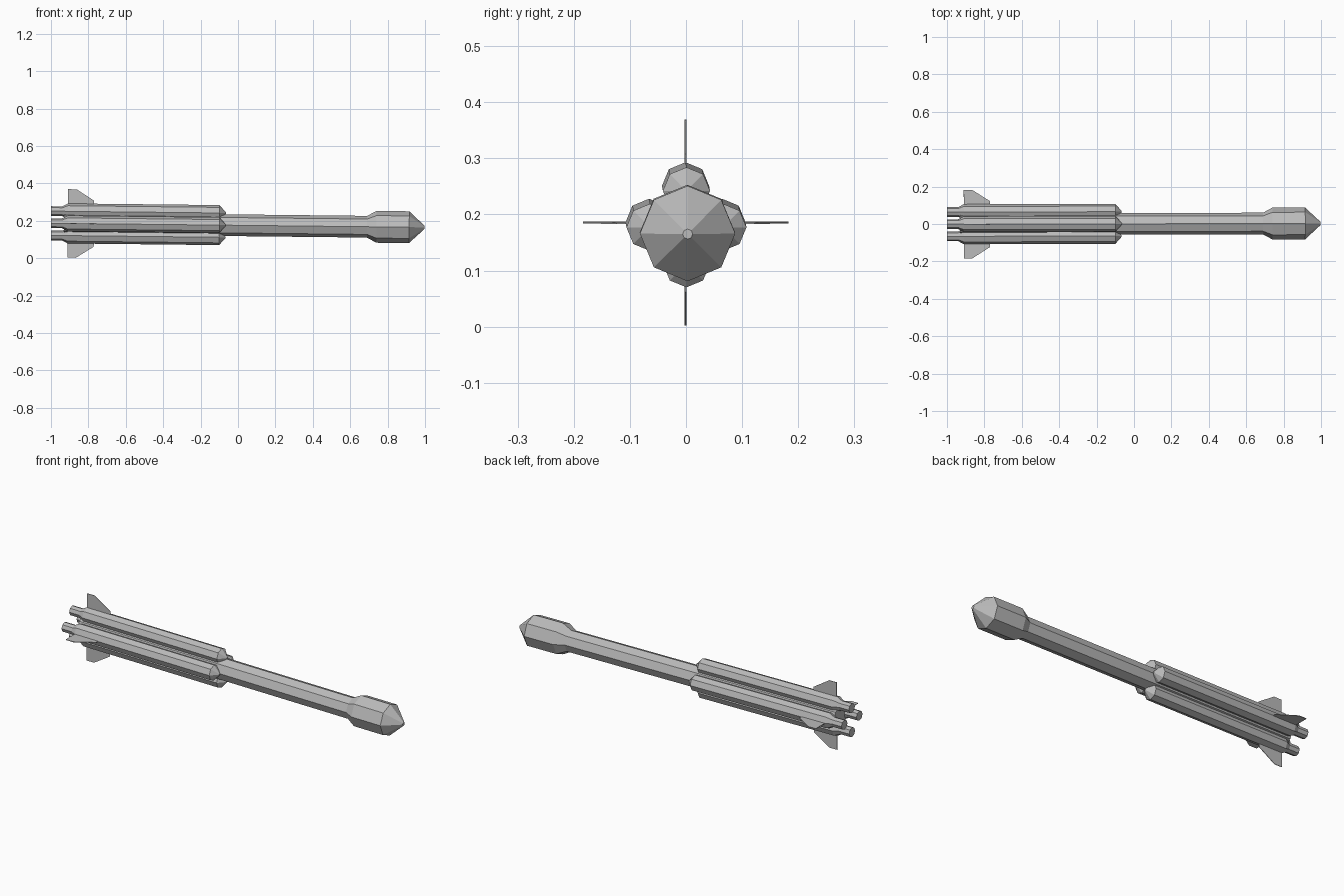
import bpy, bmesh, math
from mathutils import Matrix, Vector

old = bpy.data.objects.get("Cube")
if old:
    bpy.data.objects.remove(old, do_unlink=True)

grey = bpy.data.materials.new("light grey")
grey.use_nodes = True
colour = (0.5, 0.5, 0.5, 1)
grey.diffuse_color = colour
grey.node_tree.nodes["Principled BSDF"].inputs["Base Color"].default_value = colour

SIDES = 8
# The whole rocket droops very slightly towards its nose
POSE = (Matrix.Translation((0, 0.001, 0.176))
        @ Matrix.Rotation(0.011, 4, 'Y') @ Matrix.Rotation(0.002, 4, 'Z'))


def finish(name, bm, matrix):
    bmesh.ops.recalc_face_normals(bm, faces=bm.faces)
    bm.transform(matrix)
    mesh = bpy.data.meshes.new(name)
    bm.to_mesh(mesh)
    bm.free()
    mesh.materials.append(grey)
    bpy.context.collection.objects.link(bpy.data.objects.new(name, mesh))


def turned(name, profile, matrix):
    """Faceted body around the x axis from (x, radius) pairs."""
    bm = bmesh.new()
    rings = []
    for x, r in profile:
        angles = [math.tau * i / SIDES for i in range(SIDES)]
        rings.append([bm.verts.new((x, r * math.sin(a), r * math.cos(a))) for a in angles])
    for a, b in zip(rings, rings[1:]):
        for i in range(SIDES):
            j = (i + 1) % SIDES
            bm.faces.new((a[i], a[j], b[j], b[i]))
    bm.faces.new(rings[0])
    bm.faces.new(rings[-1])
    finish(name, bm, matrix)


def fin(name, matrix):
    """Thin clipped fin standing in the xz plane."""
    outline = [(-0.91, 0.07), (-0.91, 0.183), (-0.865, 0.183), (-0.77, 0.123), (-0.77, 0.07)]
    bm = bmesh.new()
    face = bm.faces.new([bm.verts.new((x, -0.0015, z)) for x, z in outline])
    grown = bmesh.ops.extrude_face_region(bm, geom=[face])["geom"]
    moved = [v for v in grown if isinstance(v, bmesh.types.BMVert)]
    bmesh.ops.translate(bm, verts=moved, vec=Vector((0, 0.003, 0)))
    finish(name, bm, matrix)


# Central stage with the wider payload fairing and pointed nose
turned("core_stage", [(-0.93, 0.058), (0.69, 0.058)], POSE)
turned("payload_fairing", [(0.69, 0.058), (0.74, 0.085), (0.915, 0.085), (0.997, 0.009)], POSE)

# Four strap-on boosters, each with a nozzle and an outward fin
for k, side in enumerate(("top", "left", "bottom", "right")):
    turn = POSE @ Matrix.Rotation(k * math.pi / 2, 4, 'X')
    offset = turn @ Matrix.Translation((0, 0, 0.065))
    turned(side + "_booster", [(-0.94, 0.026), (-0.91, 0.042), (-0.1, 0.042), (-0.066, 0.004)], offset)
    turned(side + "_nozzle", [(-1.0, 0.026), (-0.94, 0.026)], offset)
    fin(side + "_fin", turn)
